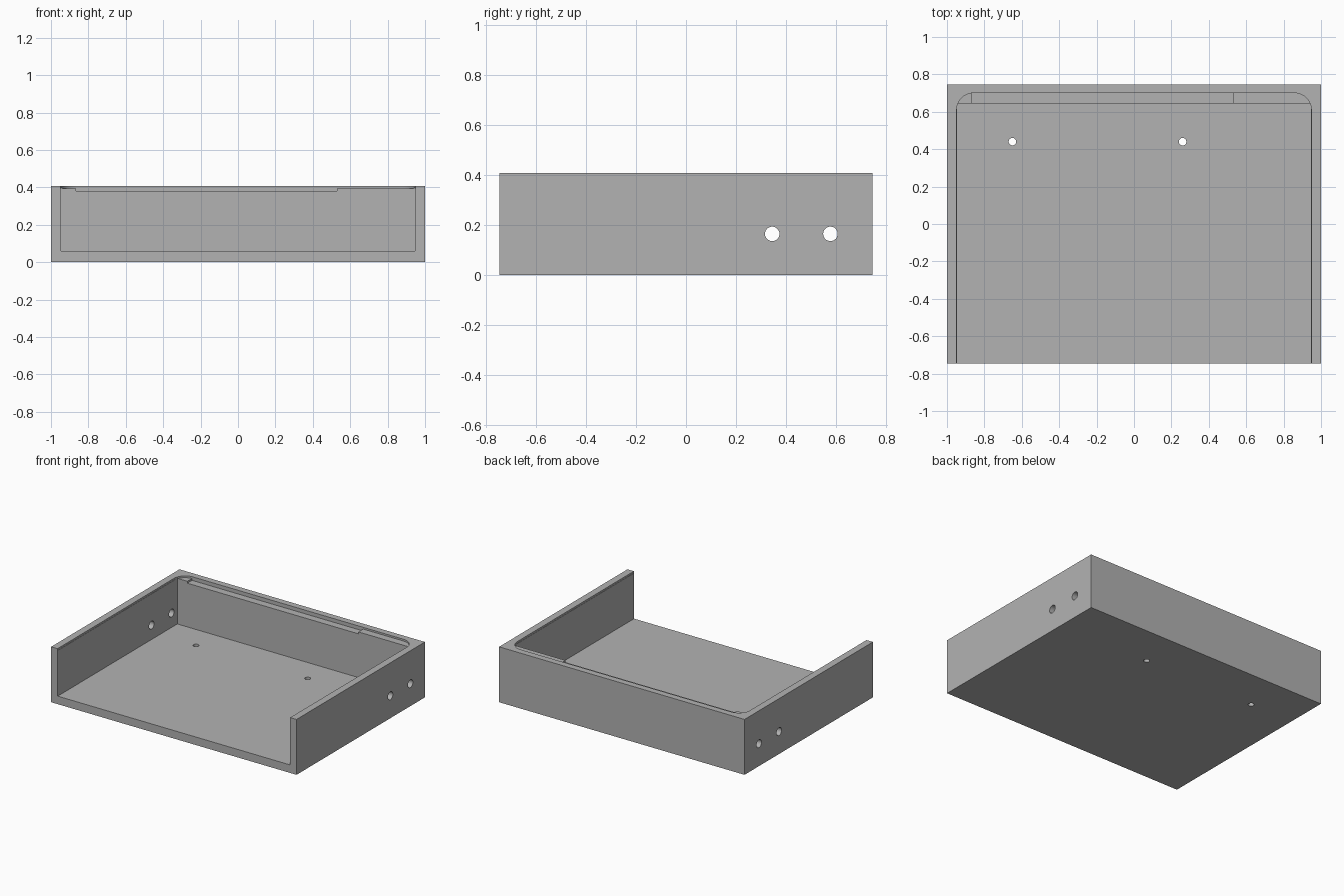
import bpy
import bmesh
from math import pi, sin, cos
from mathutils import Matrix

if "Cube" in bpy.data.objects:
    bpy.data.objects.remove(bpy.data.objects["Cube"], do_unlink=True)

HALF_Y, HEIGHT = 0.747, 0.408
FLOOR_TOP, LEDGE, SLOT = 0.059, 0.395, 0.381
BACK_INNER, POCKET_BACK, CORNER = 0.645, 0.70, 0.09

grey = bpy.data.materials.new("plain grey")
grey.use_nodes = True
colour = (0.448, 0.448, 0.448, 1)
grey.diffuse_color = colour
grey.node_tree.nodes["Principled BSDF"].inputs["Base Color"].default_value = colour


def make(name, bm):
    bmesh.ops.recalc_face_normals(bm, faces=bm.faces)
    mesh = bpy.data.meshes.new(name)
    bm.to_mesh(mesh)
    bm.free()
    obj = bpy.data.objects.new(name, mesh)
    mesh.materials.append(grey)
    bpy.context.collection.objects.link(obj)
    return obj


def prism(name, outline, z0, z1):
    bm = bmesh.new()
    face = bm.faces.new([bm.verts.new((x, y, z0)) for x, y in outline])
    top = bmesh.ops.extrude_face_region(bm, geom=[face])["geom"]
    moved = [v for v in top if isinstance(v, bmesh.types.BMVert)]
    bmesh.ops.translate(bm, verts=moved, vec=(0, 0, z1 - z0))
    return make(name, bm)


def box(name, x0, x1, y0, y1, z0, z1):
    return prism(name, [(x0, y0), (x1, y0), (x1, y1), (x0, y1)], z0, z1)


def rod(name, centre, radius, length, axis):
    bm = bmesh.new()
    turn = Matrix.Rotation(pi / 2, 4, "Y") if axis == "X" else Matrix()
    bmesh.ops.create_cone(bm, cap_ends=True, segments=32, radius1=radius,
                          radius2=radius, depth=length,
                          matrix=Matrix.Translation(centre) @ turn)
    return make(name, bm)


# Solid block that becomes the open-fronted tray
tray = box("tray", -1, 1, -HALF_Y, HALF_Y, 0, HEIGHT)

# Shallow lid pocket with rounded back corners
pocket_half = 0.948
arc = [(pocket_half - CORNER + CORNER * cos(a), POCKET_BACK - CORNER + CORNER * sin(a))
       for a in (i * pi / 24 for i in range(13))]
right_side = [(pocket_half, -1)] + arc
outline = right_side + [(-x, y) for x, y in reversed(right_side)]

cutters = [
    box("cavity_cutter", -0.946, 0.946, -1, BACK_INNER, FLOOR_TOP, 0.4),
    prism("lid_pocket_cutter", outline, LEDGE, 0.5),
    box("ledge_slot_cutter", -0.865, 0.53, 0.6, POCKET_BACK, SLOT, 0.5),
]
# Cable holes through both side walls, screw holes through the floor
for y in (0.345, 0.578):
    cutters.append(rod("side_hole_cutter", (0, y, 0.165), 0.029, 3, "X"))
for x in (-0.65, 0.26):
    cutters.append(rod("floor_hole_cutter", (x, 0.44, 0), 0.02, 0.2, "Z"))

for cutter in cutters:
    mod = tray.modifiers.new(cutter.name, "BOOLEAN")
    mod.operation = "DIFFERENCE"
    mod.solver = "EXACT"
    mod.object = cutter
    cutter.hide_render = True

# Bake the cuts and drop the cutters
bpy.context.view_layer.update()
graph = bpy.context.evaluated_depsgraph_get()
result = bpy.data.meshes.new_from_object(tray.evaluated_get(graph))
tray.modifiers.clear()
tray.data = result
for cutter in cutters:
    bpy.data.objects.remove(cutter, do_unlink=True)

# Round holes and corners shade smooth, box edges stay sharp
bpy.ops.object.select_all(action="DESELECT")
tray.select_set(True)
bpy.context.view_layer.objects.active = tray
bpy.ops.object.shade_smooth_by_angle(angle=pi / 6)
